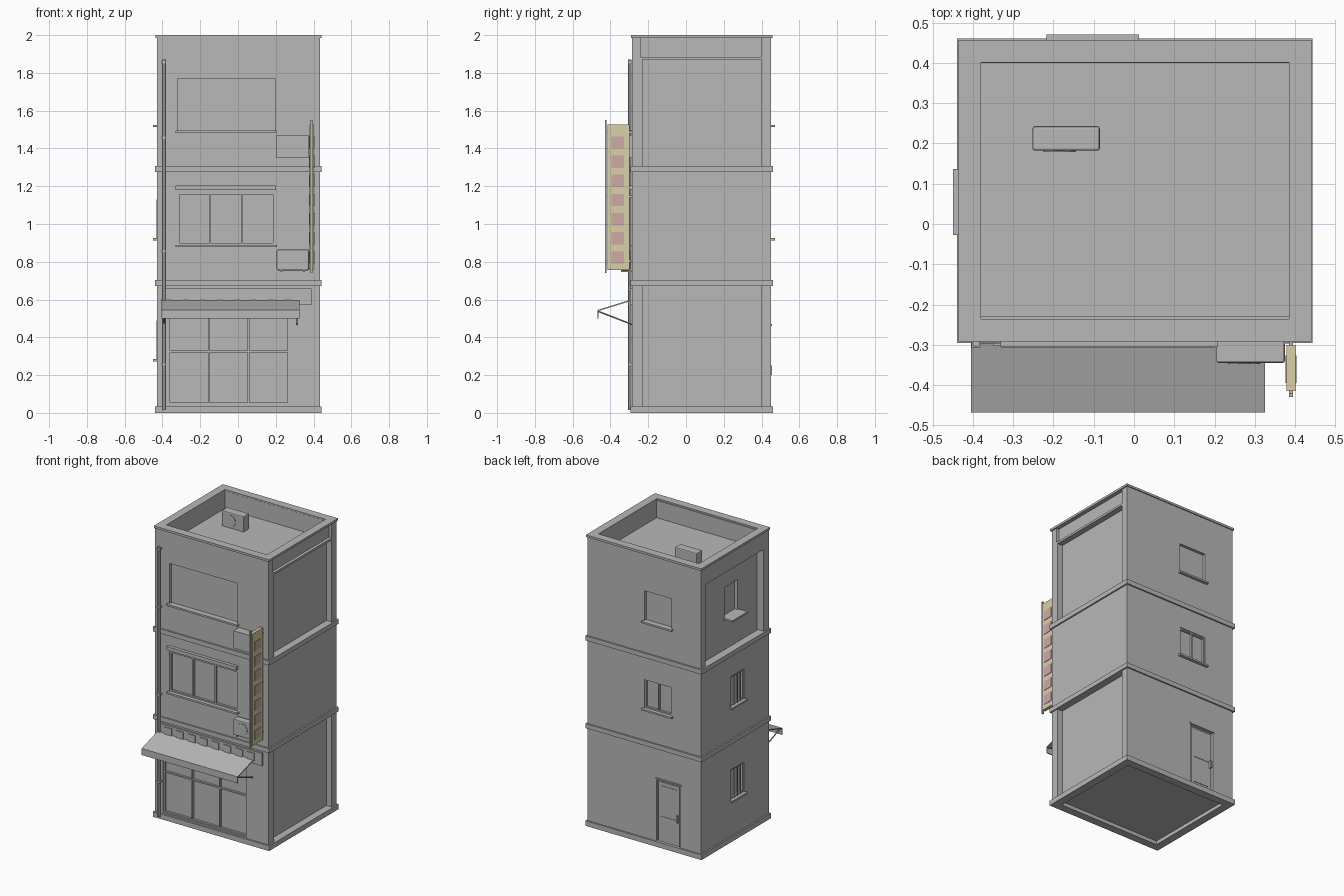
import bpy
import bmesh
from mathutils import Matrix, Vector

cube = bpy.data.objects.get("Cube")
if cube:
    bpy.data.objects.remove(cube, do_unlink=True)


def material(name, rgb):
    m = bpy.data.materials.new(name)
    m.use_nodes = True
    m.diffuse_color = (*rgb, 1)
    m.node_tree.nodes["Principled BSDF"].inputs["Base Color"].default_value = (*rgb, 1)
    return m


GREY = material("concrete grey", (0.48, 0.48, 0.48))
BEIGE = material("sign beige", (0.69, 0.63, 0.40))
PINK = material("sign pink", (0.62, 0.40, 0.38))


def finish(name, bm, mat):
    bmesh.ops.recalc_face_normals(bm, faces=bm.faces)
    mesh = bpy.data.meshes.new(name)
    bm.to_mesh(mesh)
    bm.free()
    mesh.materials.append(mat)
    ob = bpy.data.objects.new(name, mesh)
    bpy.context.collection.objects.link(ob)
    return ob


def box(name, xs, ys, zs, mat=GREY, bevel=0):
    bm = bmesh.new()
    size = [abs(b - a) for a, b in (xs, ys, zs)]
    mid = [(a + b) / 2 for a, b in (xs, ys, zs)]
    bmesh.ops.create_cube(bm, size=1, matrix=Matrix.Translation(mid) @ Matrix.Diagonal((*size, 1)))
    if bevel:
        bmesh.ops.bevel(bm, geom=bm.edges[:], offset=bevel, segments=2, affect='EDGES', profile=0.5)
    return finish(name, bm, mat)


def rod(name, a, b, radius, sides=10):
    a, b = Vector(a), Vector(b)
    turn = (b - a).to_track_quat('Z', 'Y').to_matrix().to_4x4()
    bm = bmesh.new()
    bmesh.ops.create_cone(bm, cap_ends=True, segments=sides, radius1=radius, radius2=radius,
                          depth=(b - a).length, matrix=Matrix.Translation((a + b) / 2) @ turn)
    return finish(name, bm, GREY)


# Wall planes of the tower
LEFT, RIGHT, FRONT, BACK = -0.43, 0.433, -0.285, 0.45


def wall_box(name, side, us, zs, ds, mat=GREY):
    """Box on a wall: us runs along the wall, ds is distance outwards."""
    if side in ("front", "back"):
        plane, sign = (FRONT, -1) if side == "front" else (BACK, 1)
        return box(name, us, [plane + sign * d for d in ds], zs, mat)
    plane, sign = (LEFT, -1) if side == "minus_x" else (RIGHT, 1)
    return box(name, [plane + sign * d for d in ds], us, zs, mat)


def ring(name, xs, ys, zs, w):
    """Rectangular frame of four bars lying flat."""
    for y0, y1 in ((ys[0], ys[0] + w), (ys[1] - w, ys[1])):
        box(name + "_long", xs, (y0, y1), zs)
    for x0, x1 in ((xs[0], xs[0] + w), (xs[1] - w, xs[1])):
        box(name + "_short", (x0, x1), (ys[0] + w, ys[1] - w), zs)


# Tower body
body = box("tower_walls", (LEFT, RIGHT), (FRONT, BACK), (0.025, 1.99))


def carve(cutter):
    cutter.hide_render = True
    mod = body.modifiers.new("carve", 'BOOLEAN')
    mod.operation = 'DIFFERENCE'
    mod.solver = 'EXACT'
    mod.object = cutter
    bpy.context.view_layer.objects.active = body
    bpy.ops.object.modifier_apply(modifier=mod.name)
    bpy.data.objects.remove(cutter, do_unlink=True)


def recess(side, us, zs, depth, start=0.02):
    carve(wall_box("cutter", side, us, zs, (-depth, start)))


# Roof well inside the parapet, and sunken side bays
carve(box("cutter", (-0.38, 0.385), (-0.23, 0.40), (1.87, 2.1)))
BAY = (-0.23, 0.40)
recess("plus_x", BAY, (0.03, 0.68), 0.04)
recess("plus_x", BAY, (1.30, 1.87), 0.04)
recess("plus_x", (-0.24, 0.40), (1.885, 1.985), 0.02)
recess("minus_x", BAY, (1.30, 1.87), 0.05)


def window(name, side, us, zs, splits=0, rail=None, depth=0.02, frame=True, sill=0.02, base=0):
    u0, u1 = us
    z0, z1 = zs
    recess(side, us, zs, depth + base, 0.02 - base)
    if frame:
        t = 0.009
        ds = (-depth - 0.005, -depth + 0.014)
        step = (u1 - u0 - t) / (splits + 1)
        for i in range(splits + 2):
            u = u0 + i * step
            wall_box(name + "_upright", side, (u, u + t), zs, ds)
        for z in [z0, z1 - t] + ([rail] if rail else []):
            wall_box(name + "_rail", side, us, (z, z + t), ds)
    if sill:
        wall_box(name + "_sill", side, (u0 - 0.012, u1 + 0.012), (z0 - 0.012, z0), (-base - 0.01, sill))


# Front openings
window("shop_window", "front", (-0.37, 0.27), (0.045, 0.57), 2, rail=0.32, sill=0)
window("front_window", "front", (-0.32, 0.195), (0.89, 1.165), 2)
wall_box("front_window_hood", "front", (-0.33, 0.2), (1.18, 1.205), (-0.01, 0.022))
window("upper_front_window", "front", (-0.32, 0.195), (1.495, 1.77), frame=False)

# Back openings
window("back_window", "back", (-0.205, 0.0), (0.925, 1.125), 1)
window("upper_back_window", "back", (-0.205, 0.0), (1.525, 1.73), frame=False)
DOOR = (-0.27, -0.09)
recess("back", DOOR, (0.03, 0.46), 0.02)
wall_box("back_door", "back", (-0.26, -0.10), (0.03, 0.445), (-0.025, -0.01))
for z0, z1 in ((0.06, 0.21), (0.24, 0.42)):
    wall_box("door_panel", "back", (-0.24, -0.12), (z0, z1), (-0.012, -0.007))
wall_box("door_handle", "back", (-0.255, -0.245), (0.20, 0.25), (-0.01, 0.006))
wall_box("door_lintel", "back", (-0.28, -0.08), (0.46, 0.47), (-0.01, 0.006))

# Small side windows, the lower two with bars
SLOT = (-0.015, 0.125)
for z0 in (0.285, 0.925):
    window("side_window", "minus_x", SLOT, (z0, z0 + 0.205))
    for i in range(3):
        y = SLOT[0] + (i + 1) * 0.035
        rod("window_bar", (LEFT, y, z0), (LEFT, y, z0 + 0.205), 0.003, 6)
window("upper_side_window", "minus_x", SLOT, (1.525, 1.73), frame=False, base=0.05)

# Floor bands, base frame and parapet cap
OUT_X, OUT_Y = (-0.44, 0.443), (-0.295, 0.46)
ring("base_frame", OUT_X, OUT_Y, (0, 0.035), 0.055)
for z0, z1 in ((0.672, 0.703), (1.275, 1.307)):
    ring("floor_band", OUT_X, OUT_Y, (z0, z1), 0.055)
ring("parapet_cap", (-0.436, 0.441), (-0.292, 0.457), (1.985, 2.0), 0.056)

# Shop fascia with blank plates
wall_box("shop_fascia", "front", (-0.39, 0.39), (0.57, 0.658), (-0.005, 0.012))
for i in range(8):
    x = -0.35 + i * 0.09
    wall_box("fascia_plate", "front", (x, x + 0.055), (0.592, 0.645), (0.01, 0.018))

# Awning: thin bent sheet extruded sideways, with two struts
profile = [(-0.28, 0.603), (-0.468, 0.545), (-0.468, 0.50),
           (-0.462, 0.50), (-0.462, 0.54), (-0.28, 0.596)]
bm = bmesh.new()
face = bm.faces.new([bm.verts.new((-0.405, y, z)) for y, z in profile])
new = bmesh.ops.extrude_face_region(bm, geom=[face])["geom"]
bmesh.ops.translate(bm, verts=[v for v in new if isinstance(v, bmesh.types.BMVert)], vec=(0.73, 0, 0))
finish("awning", bm, GREY)
for x in (-0.39, 0.312):
    rod("awning_strut", (x, -0.463, 0.537), (x, FRONT, 0.468), 0.004, 6)

# Drain pipe with clips
rod("drain_pipe", (-0.392, -0.297, 0.015), (-0.392, -0.297, 1.87), 0.009, 12)
for z in (0.25, 0.85, 1.45, 1.85):
    wall_box("pipe_clip", "front", (-0.404, -0.38), (z, z + 0.012), (-0.005, 0.022))


# Cooling units
def cooler(name, xs, ys, zs):
    box(name, xs, ys, zs, bevel=0.006)
    x = xs[0] + (xs[1] - xs[0]) * 0.4
    z = (zs[0] + zs[1]) / 2
    rod(name + "_fan", (x, ys[0] + 0.002, z), (x, ys[0] - 0.003, z), 0.04, 20)


cooler("roof_cooler", (-0.252, -0.085), (0.182, 0.243), (1.865, 1.975))
cooler("wall_cooler", (0.205, 0.375), (-0.345, -0.295), (0.755, 0.865))
box("upper_wall_box", (0.205, 0.373), (-0.343, FRONT), (1.35, 1.47))
for x in (0.225, 0.345):
    box("cooler_bracket", (x, x + 0.01), (-0.345, FRONT), (0.747, 0.757))

# Projecting vertical sign
SIGN_X = (0.379, 0.401)
box("vertical_sign", SIGN_X, (-0.415, -0.30), (0.757, 1.527), BEIGE)
for i in range(7):
    z = 0.79 + i * 0.1015
    for x0, x1 in ((SIGN_X[0] - 0.003, SIGN_X[0]), (SIGN_X[1], SIGN_X[1] + 0.003)):
        box("sign_square", (x0, x1), (-0.395, -0.327), (z, z + 0.065), PINK)
box("sign_post", (0.385, 0.395), (-0.43, -0.42), (0.74, 1.55))
for z in (0.80, 1.14, 1.48):
    box("sign_bracket", (0.385, 0.395), (-0.425, FRONT), (z, z + 0.01))

# Smooth the round parts, keeping their rims sharp
for ob in bpy.context.collection.objects:
    ob.select_set(ob.type == 'MESH' and ("pipe" in ob.name or "fan" in ob.name))
    if ob.select_get():
        bpy.context.view_layer.objects.active = ob
bpy.ops.object.shade_smooth_by_angle()
